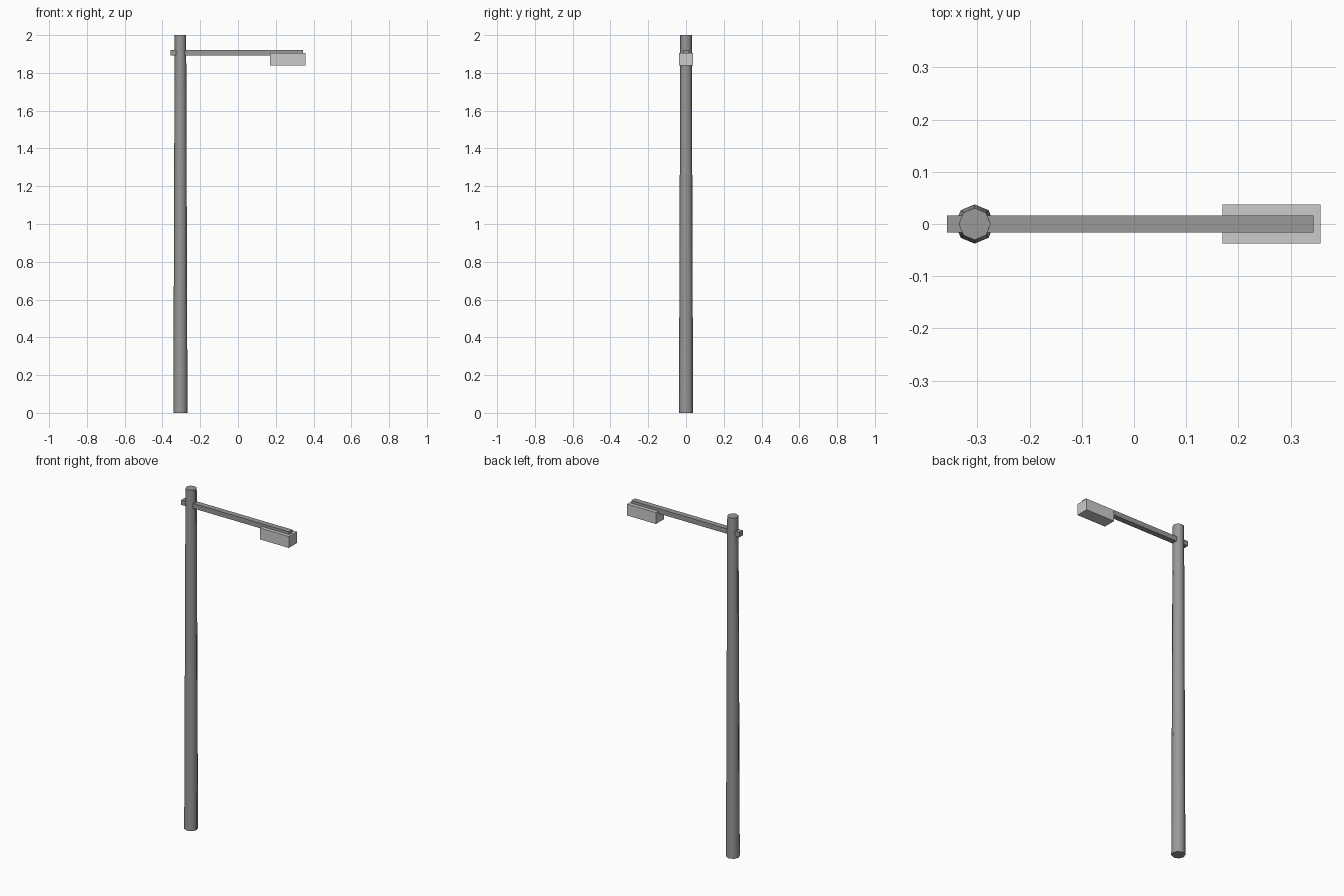
import bpy
import math

if "Cube" in bpy.data.objects:
    bpy.data.objects.remove(bpy.data.objects["Cube"])

POLE_X = -0.305

dark = bpy.data.materials.new("dark_metal")
dark.diffuse_color = (0.32, 0.32, 0.32, 1)
dark.use_nodes = True
dark.node_tree.nodes["Principled BSDF"].inputs["Base Color"].default_value = dark.diffuse_color


def box(name, x, y, z):
    """Box from (min, max) ranges."""
    bpy.ops.mesh.primitive_cube_add(size=1, location=[(a + b) / 2 for a, b in (x, y, z)])
    ob = bpy.context.object
    ob.name = name
    ob.scale = [b - a for a, b in (x, y, z)]
    bpy.ops.object.transform_apply(location=False, rotation=False, scale=True)
    return ob


# Tapered eight-sided pole, smooth around its side
bpy.ops.mesh.primitive_cone_add(vertices=8, radius1=0.0375, radius2=0.0305,
                                depth=2, location=(POLE_X, 0, 1))
pole = bpy.context.object
pole.name = "pole"
bpy.ops.object.shade_smooth_by_angle(angle=math.radians(60))
pole.data.materials.append(dark)

# Horizontal arm passing through the pole
arm = box("arm", (-0.358, 0.344), (-0.0163, 0.0163), (1.893, 1.922))
arm.data.materials.append(dark)

# Lamp housing under the arm's end
box("lamp_head", (0.169, 0.357), (-0.0375, 0.0375), (1.839, 1.906))
